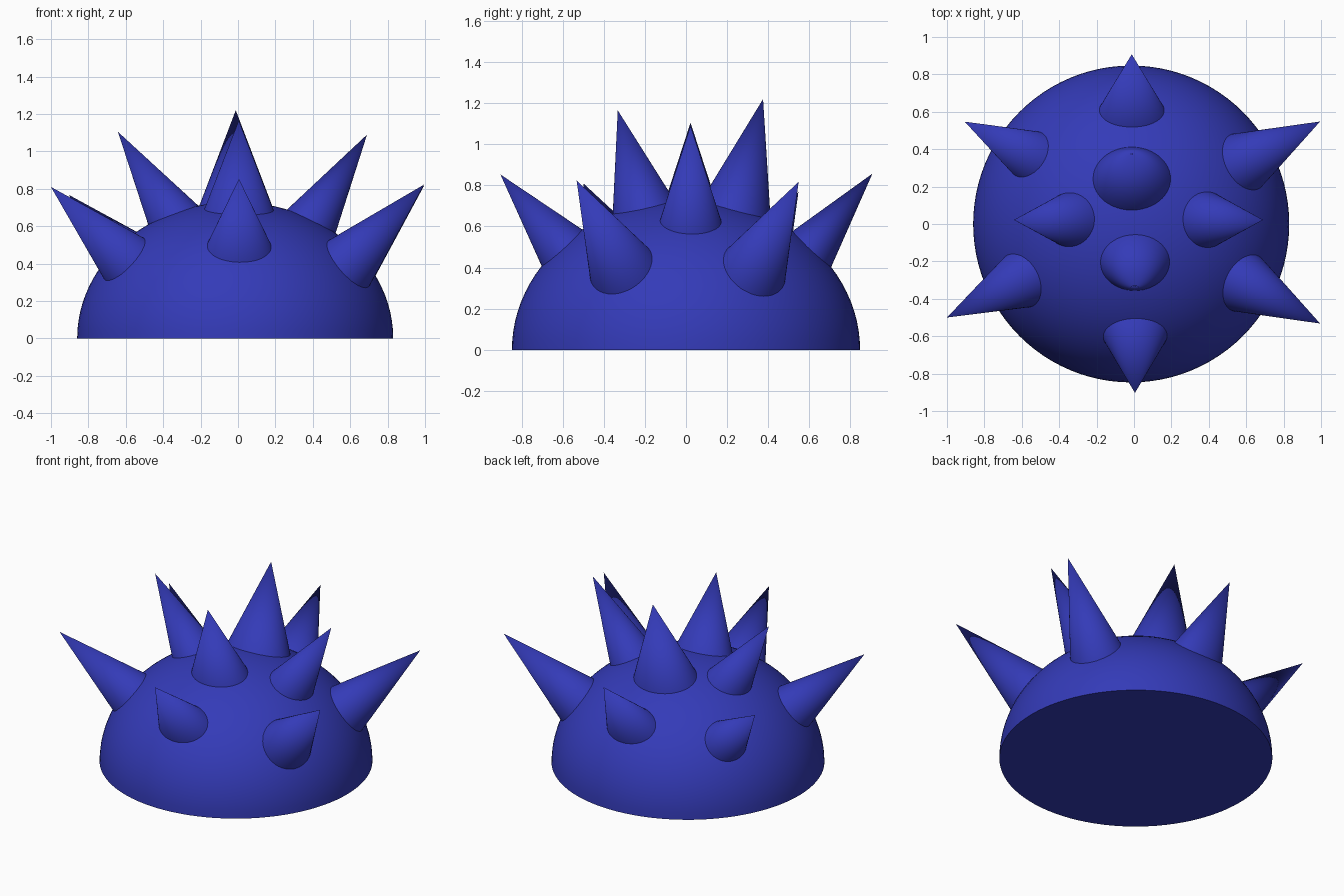
import bpy, bmesh, math
from mathutils import Vector, Matrix

if "Cube" in bpy.data.objects:
    bpy.data.objects.remove(bpy.data.objects["Cube"])

blue = bpy.data.materials.new("deep blue")
blue.diffuse_color = (0.034, 0.043, 0.479, 1)
blue.use_nodes = True
blue.node_tree.nodes["Principled BSDF"].inputs["Base Color"].default_value = blue.diffuse_color


def finish(bm, name):
    mesh = bpy.data.meshes.new(name)
    bm.to_mesh(mesh)
    bm.free()
    obj = bpy.data.objects.new(name, mesh)
    bpy.context.collection.objects.link(obj)
    mesh.materials.append(blue)
    bpy.ops.object.select_all(action='DESELECT')
    obj.select_set(True)
    bpy.context.view_layer.objects.active = obj
    bpy.ops.object.shade_smooth_by_angle(angle=math.radians(35))
    return obj


# Flattened half-sphere shell with a flat underside
bm = bmesh.new()
bmesh.ops.create_uvsphere(bm, u_segments=96, v_segments=48, radius=1)
bmesh.ops.bisect_plane(bm, geom=bm.verts[:] + bm.edges[:] + bm.faces[:], dist=1e-4,
                       plane_co=(0, 0, 0), plane_no=(0, 0, 1), clear_inner=True)
bmesh.ops.holes_fill(bm, edges=[e for e in bm.edges if e.is_boundary])
bmesh.ops.recalc_face_normals(bm, faces=bm.faces[:])
bmesh.ops.transform(bm, verts=bm.verts[:],
                    matrix=Matrix.Translation((-0.015, 0, 0)) @ Matrix.Diagonal((0.845, 0.847, 0.73, 1)))
finish(bm, "dome_shell")


# Spike: cone given by its tip, outward axis, length and slopes (sideways, up-down)
def spike(name, tip, axis, length, side, radial):
    bm = bmesh.new()
    bmesh.ops.create_cone(bm, cap_ends=True, segments=48, radius1=1, radius2=0, depth=1)
    z = Vector(axis).normalized()
    x = Vector((0, 0, 1)).cross(z).normalized()
    y = z.cross(x)
    rot = Matrix((x, y, z)).transposed().to_4x4()
    scale = Matrix.Diagonal((side * length, radial * length, length, 1))
    bmesh.ops.transform(bm, verts=bm.verts[:],
                        matrix=Matrix.Translation(tip) @ rot @ scale @ Matrix.Translation((0, 0, -0.5)))
    finish(bm, name)


# Two upper spikes along the middle
spike("upper_back_spike", (-0.012, 0.375, 1.22), (0, 0.24, 0.97), 0.62, 0.37, 0.315)
spike("upper_front_spike", (0.004, -0.332, 1.165), (0, -0.254, 0.967), 0.56, 0.375, 0.315)
# Two upper side spikes
spike("upper_right_spike", (0.69, 0.022, 1.09), (0.534, 0, 0.845), 0.63, 0.27, 0.26)
spike("upper_left_spike", (-0.642, 0.022, 1.105), (-0.54, 0, 0.84), 0.63, 0.27, 0.262)
# Lower front and back spikes
spike("lower_back_spike", (-0.012, 0.907, 0.857), (0, 0.63, 0.777), 0.57, 0.363, 0.272)
spike("lower_front_spike", (0.005, -0.903, 0.853), (0, -0.645, 0.764), 0.57, 0.363, 0.285)
# Four lower corner spikes
spike("lower_back_right_spike", (0.995, 0.548, 0.817), (1, 0.534, 1.036), 0.7, 0.262, 0.262)
spike("lower_front_right_spike", (0.995, -0.532, 0.823), (1, -0.535, 1.036), 0.7, 0.262, 0.262)
spike("lower_back_left_spike", (-0.905, 0.547, 0.768), (-1, 0.52, 0.98), 0.63, 0.265, 0.265)
spike("lower_front_left_spike", (-1.0, -0.5, 0.81), (-1, -0.505, 0.98), 0.7, 0.262, 0.262)
